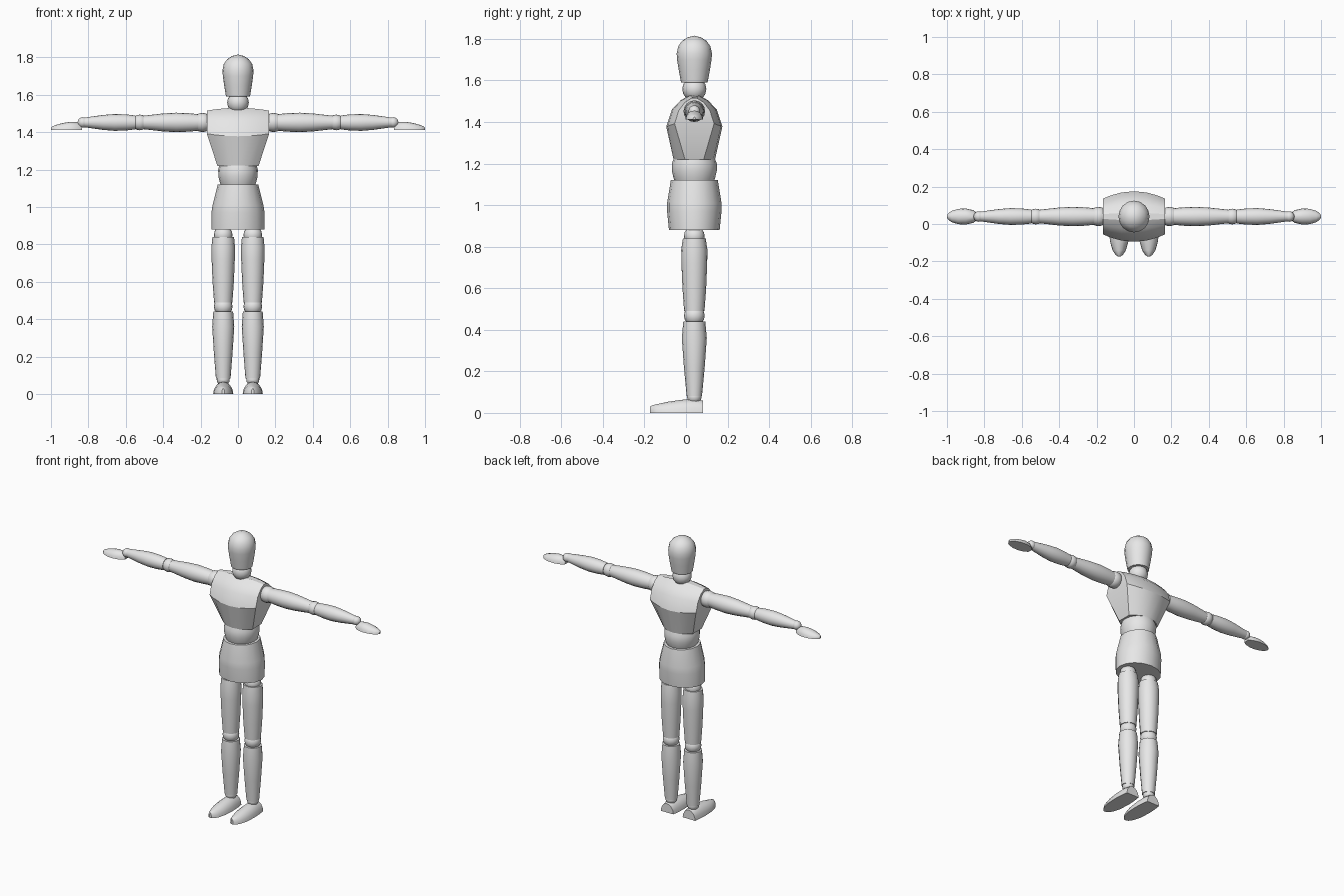
import bpy, bmesh, math
from mathutils import Vector

if "Cube" in bpy.data.objects:
    bpy.data.objects.remove(bpy.data.objects["Cube"])

CY = 0.04          # depth centre of the body
LEG_X = 0.079
ARM_Z = 1.452

wood = bpy.data.materials.new("light grey")
wood.diffuse_color = (0.8, 0.8, 0.8, 1)
wood.use_nodes = True
wood.node_tree.nodes["Principled BSDF"].inputs["Base Color"].default_value = wood.diffuse_color


def loft(name, rings, mirrored=False, angle=30):
    """Skin a list of closed rings and cap both ends."""
    bm = bmesh.new()
    vs = [[bm.verts.new(p) for p in ring] for ring in rings]
    n = len(rings[0])
    for a, b in zip(vs, vs[1:]):
        for i in range(n):
            j = (i + 1) % n
            bm.faces.new((a[i], a[j], b[j], b[i]))
    bm.faces.new(vs[0])
    bm.faces.new(vs[-1])
    bmesh.ops.remove_doubles(bm, verts=bm.verts, dist=1e-5)
    bmesh.ops.recalc_face_normals(bm, faces=bm.faces)
    me = bpy.data.meshes.new(name)
    bm.to_mesh(me)
    bm.free()
    me.materials.append(wood)
    for p in me.polygons:
        p.use_smooth = True
    me.set_sharp_from_angle(angle=math.radians(angle))
    ob = bpy.data.objects.new(name, me)
    bpy.context.collection.objects.link(ob)
    if mirrored:
        ob.modifiers.new("mirror", 'MIRROR').use_mirror_merge = False
    return ob


def upright(name, profile, x=0.0, mirrored=False, n=16):
    """Turned part along z; profile rows are (z, half width, half depth)."""
    turn = [math.tau * i / n for i in range(n)]
    return loft(name, [[Vector((x + w * math.cos(t), CY + d * math.sin(t), z))
                        for t in turn] for z, w, d in profile], mirrored)


def sideways(name, profile, n=16):
    """Turned arm part along x; profile rows are (x, radius)."""
    turn = [math.tau * i / n for i in range(n)]
    return loft(name, [[Vector((x, CY + r * math.cos(t), ARM_Z + r * math.sin(t)))
                        for t in turn] for x, r in profile], True)


def ball(c, r, steps=8):
    """Profile of a sphere as (position, radius) pairs."""
    return [(c - r * math.cos(math.pi * i / steps), r * math.sin(math.pi * i / steps))
            for i in range(steps + 1)]


def dome(w, h, n=9):
    """Half ellipse with a flat underside."""
    return [(w * math.cos(math.pi * i / (n - 1)), h * math.sin(math.pi * i / (n - 1)))
            for i in range(n)]


# Head and neck
upright("head", [(1.59, .064, .064), (1.65, .074, .075), (1.70, .081, .083),
                 (1.73, .083, .085), (1.765, .076, .077), (1.79, .058, .059),
                 (1.807, .032, .032), (1.815, 0, 0)])
upright("neck", [(z, r, r) for z, r in ball(1.558, .058)])

# Chest: flat shoulder ends, bowed front and back, tapering to the waist
chest = []
for z, dz, hx, e, c in [(1.22, 0, .11, .045, .10), (1.392, -.014, .167, .095, .135),
                        (1.455, .005, .167, .075, .108), (1.495, .01, .167, .045, .065),
                        (1.515, .015, .167, .012, .02)]:
    ts = [-1, -.75, -.4, 0, .4, .75, 1]
    front = [(hx * t, e + (c - e) * (1 - t * t), z + dz * (1 - t * t)) for t in ts]
    chest.append([Vector((x, CY - d, h)) for x, d, h in front] +
                 [Vector((x, CY + d, h)) for x, d, h in reversed(front)])
loft("chest", chest, angle=28)

# Waist and pelvis
upright("waist", [(1.10, .085, .088), (1.13, .097, .10), (1.165, .105, .108),
                  (1.20, .106, .108), (1.235, .095, .095)])
upright("pelvis", [(.88, .143, .122), (.97, .142, .131), (1.01, .136, .131),
                   (1.12, .108, .113)])

# Legs
upright("hip_joint", [(z, r, r) for z, r in ball(.85, .05)], LEG_X, True)
upright("thigh", [(.49, .049, .049), (.60, .057, .057), (.72, .062, .062),
                  (.785, .063, .063), (.84, .058, .055)], LEG_X, True)
upright("knee_joint", [(z, r, r) for z, r in ball(.468, .05)], LEG_X, True)
upright("shin", [(.082, .039, .037), (.22, .050, .050), (.36, .059, .060),
                 (.44, .053, .053)], LEG_X, True)
upright("ankle_joint", [(z, r, r) for z, r in ball(.078, .035)], LEG_X, True)
foot = [(.083, .045, .058), (.04, .051, .068), (-.02, .054, .063), (-.09, .050, .053),
        (-.14, .036, .042), (-.165, .020, .036), (-.173, .008, .03)]
loft("foot", [[Vector((LEG_X + a, y, b)) for a, b in dome(w, h)]
              for y, w, h in foot], True)

# Arms
sideways("shoulder_joint", ball(.19, .052))
sideways("upper_arm", [(.20, .043), (.26, .049), (.33, .052), (.40, .048), (.505, .036)])
sideways("elbow_joint", ball(.525, .042))
sideways("forearm", [(.548, .037), (.60, .043), (.66, .045), (.72, .040), (.82, .026)])
sideways("wrist_joint", ball(.83, .028))
hand = [(.835, .018, .022), (.86, .034, .041), (.90, .043, .043), (.94, .041, .036),
        (.975, .030, .026), (.992, .018, .019), (1.0, .006, .012)]
loft("hand", [[Vector((x, CY + a, 1.412 + b)) for a, b in dome(w, h)]
              for x, w, h in hand], True)
